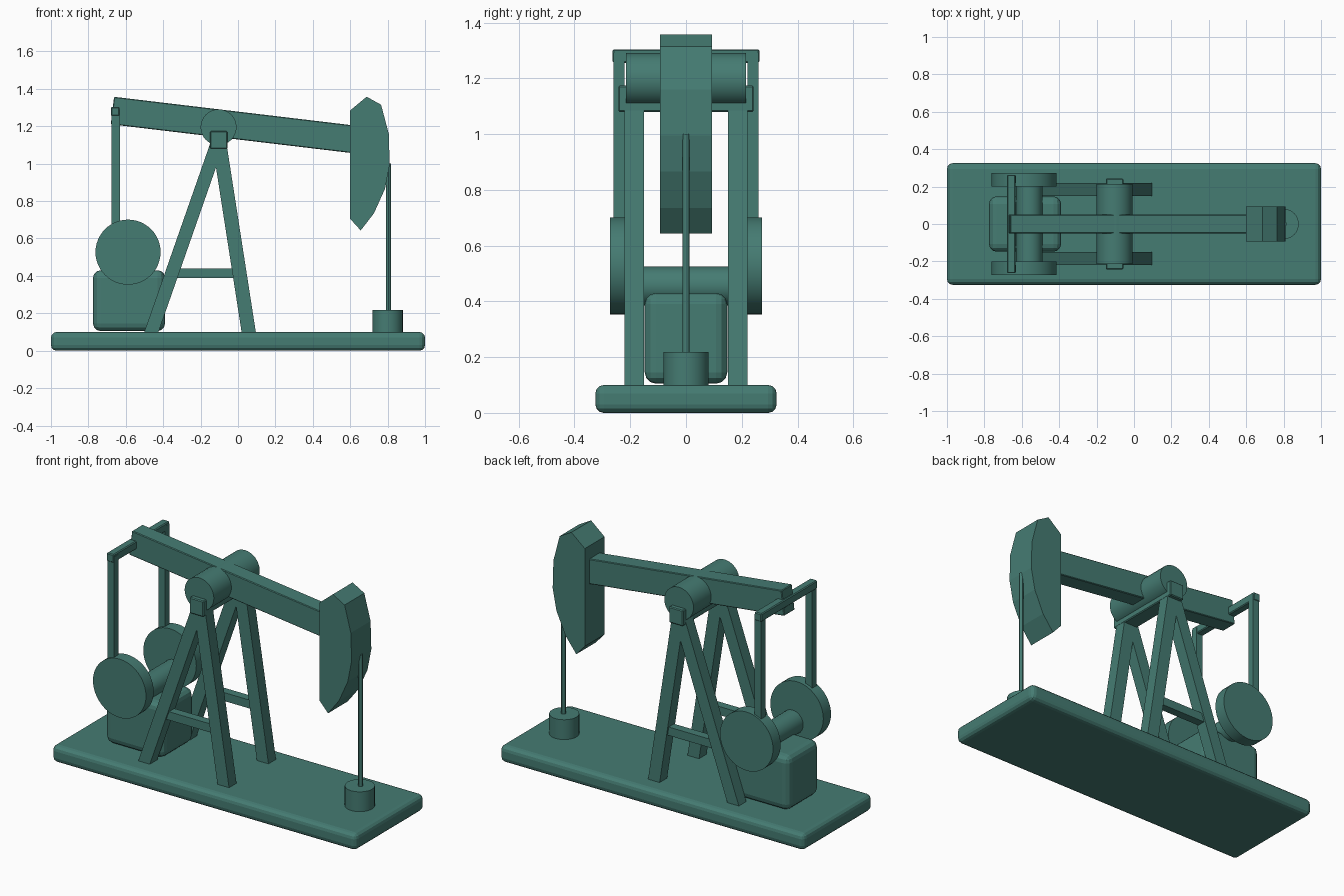
import bpy
from math import radians, pi

if "Cube" in bpy.data.objects:
    bpy.data.objects.remove(bpy.data.objects["Cube"])

mat = bpy.data.materials.new("green_paint")
mat.diffuse_color = (0.06, 0.2, 0.17, 1)
mat.use_nodes = True
mat.node_tree.nodes["Principled BSDF"].inputs["Base Color"].default_value = mat.diffuse_color


def box(name, lo, hi, bevel=0.0, segments=3):
    c = [(a + b) / 2 for a, b in zip(lo, hi)]
    bpy.ops.mesh.primitive_cube_add(size=1, location=c)
    ob = bpy.context.object
    ob.name = name
    ob.scale = [b - a for a, b in zip(lo, hi)]
    bpy.ops.object.transform_apply(location=False, rotation=False, scale=True)
    ob.data.materials.append(mat)
    if bevel:
        mod = ob.modifiers.new("bevel", 'BEVEL')
        mod.width, mod.segments = bevel, segments
    return ob


def cylinder(name, centre, r, depth, along_y=False, sides=32):
    bpy.ops.mesh.primitive_cylinder_add(
        vertices=sides, radius=r, depth=depth, location=centre,
        rotation=(pi / 2 if along_y else 0, 0, 0))
    ob = bpy.context.object
    ob.name = name
    ob.data.materials.append(mat)
    bpy.ops.object.shade_smooth_by_angle(angle=radians(30))
    return ob


def plate(name, profile, y0, y1):
    """Extrude an x-z profile (clockwise seen from the front) along y."""
    n = len(profile)
    verts = [(x, y, z) for y in (y0, y1) for x, z in profile]
    faces = [tuple(reversed(range(n))), tuple(range(n, 2 * n))]
    faces += [(i, (i + 1) % n, n + (i + 1) % n, n + i) for i in range(n)]
    me = bpy.data.meshes.new(name)
    me.from_pydata(verts, [], faces)
    me.materials.append(mat)
    ob = bpy.data.objects.new(name, me)
    bpy.context.collection.objects.link(ob)
    return ob


# Skid base and motor housing
box("base", (-1, -0.325, 0), (1, 0.325, 0.1), 0.03)
box("motor_housing", (-0.775, -0.148, 0.105), (-0.39, 0.148, 0.43), 0.04)

# Crankshaft
cylinder("crankshaft", (-0.56, 0, 0.455), 0.07, 0.44, True)

# Parts repeated on both sides
for side, s in (("front", -1), ("back", 1)):
    y0, y1 = sorted((s * 0.15, s * 0.22))
    # Sloping A-frame legs, cut level at the base
    for leg, foot in (("rear", -0.465), ("fore", 0.058)):
        w = 0.038
        plate(f"{side}_{leg}_leg",
              [(foot - w, 0.095), (-0.103 - w, 1.13),
               (-0.103 + w, 1.13), (foot + w, 0.095)], y0, y1)
    yc = s * 0.185
    box(f"{side}_leg_brace", (-0.36, yc - 0.025, 0.39), (-0.01, yc + 0.025, 0.44))
    cylinder(f"{side}_counterweight", (-0.588, s * 0.236, 0.527), 0.174, 0.072, True, 48)
    yp = s * 0.24
    box(f"{side}_pitman_arm", (-0.675, yp - 0.02, 0.56), (-0.632, yp + 0.02, 1.29))

# Top saddle and pivot bearing
box("saddle", (-0.15, -0.243, 1.08), (-0.057, 0.243, 1.174), 0.005, 1)
cylinder("pivot_drum", (-0.104, 0, 1.195), 0.096, 0.43, True)

# Tilted walking beam
beam = box("walking_beam", (-0.65, -0.05, -0.074), (0.65, 0.05, 0.074), 0.004, 1)
beam.location = (-0.026, 0, 1.207)
beam.rotation_euler.y = radians(6.8)

# Equaliser bar at the tail of the beam
box("equaliser_bar", (-0.68, -0.263, 1.255), (-0.633, 0.263, 1.304), 0.005, 1)

# Faceted horse head
plate("beam_head", [(0.60, 0.705), (0.60, 1.285), (0.688, 1.358), (0.765, 1.315),
                    (0.806, 1.16), (0.811, 0.995), (0.786, 0.866),
                    (0.727, 0.735), (0.656, 0.643)], -0.0925, 0.0925)

# Polished rod and wellhead
cylinder("pump_rod", (0.805, 0, 0.58), 0.0125, 0.84, sides=12)
cylinder("wellhead", (0.80, 0, 0.155), 0.081, 0.125)
